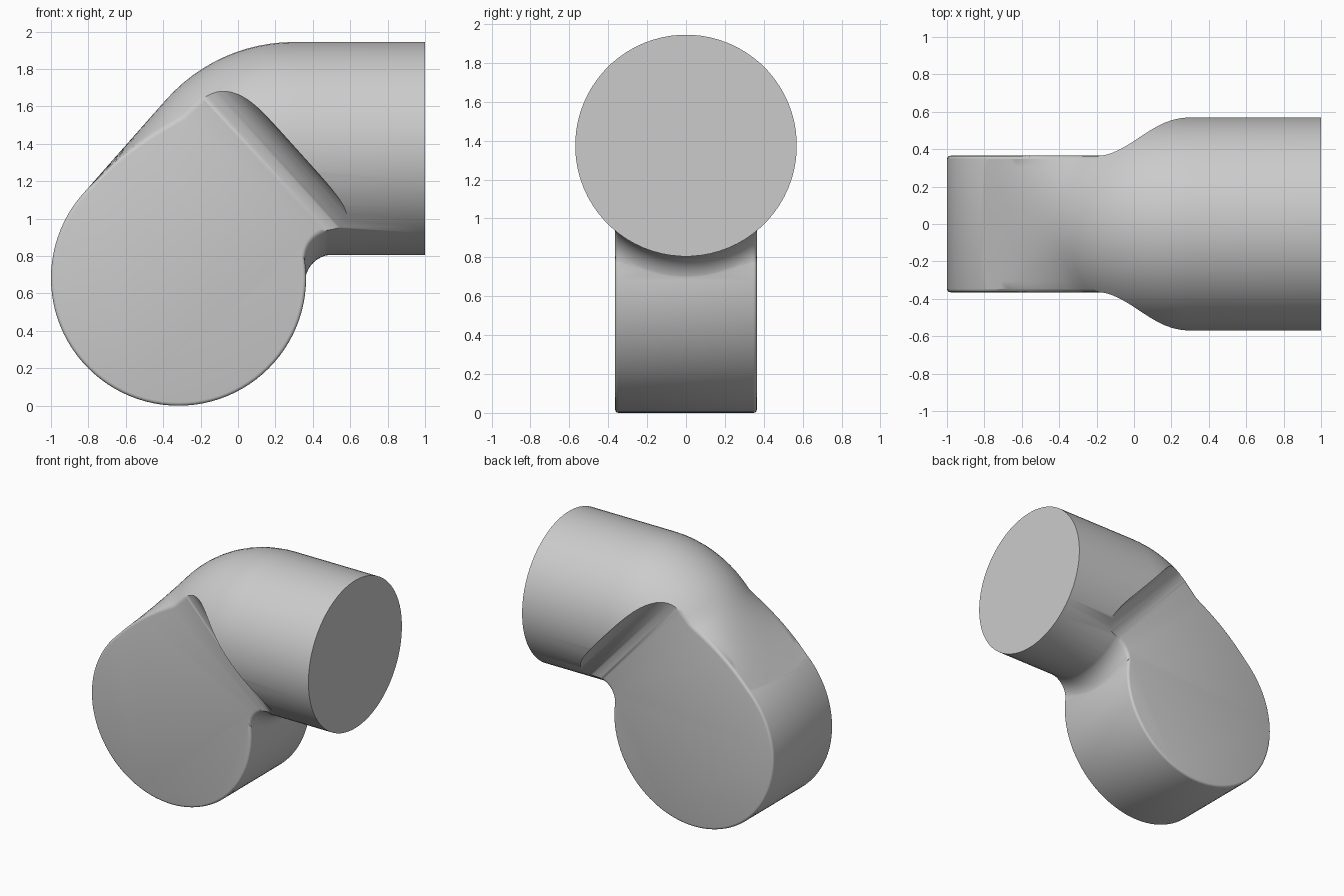
import bpy, bmesh
from math import sin, cos, pi, radians, sqrt
from mathutils import Vector

cube = bpy.data.objects.get("Cube")
if cube:
    bpy.data.objects.remove(cube)

R_TUBE, R_DISC, HALF = 0.57, 0.682, 0.365
AXIS_Z = 1.375
PIVOT = Vector((0.3, 0, 1.03))
BEND = radians(48.6)
SEGS = 72


def new_object(name, bm):
    bmesh.ops.recalc_face_normals(bm, faces=bm.faces)
    mesh = bpy.data.meshes.new(name)
    bm.to_mesh(mesh)
    bm.free()
    obj = bpy.data.objects.new(name, mesh)
    bpy.context.collection.objects.link(obj)
    return obj


def loft(bm, rings):
    """Skin a list of equal point rings and cap both ends."""
    loops = [[bm.verts.new(p) for p in ring] for ring in rings]
    n = len(loops[0])
    for a, b in zip(loops, loops[1:]):
        for i in range(n):
            j = (i + 1) % n
            bm.faces.new((a[i], a[j], b[j], b[i]))
    bm.faces.new(loops[0][::-1])
    bm.faces.new(loops[-1])


def apply(obj, mod):
    bpy.ops.object.select_all(action='DESELECT')
    bpy.context.view_layer.objects.active = obj
    obj.select_set(True)
    bpy.ops.object.modifier_apply(modifier=mod.name)


def boolean(obj, other, operation):
    mod = obj.modifiers.new(operation.title(), 'BOOLEAN')
    mod.object, mod.operation, mod.solver = other, operation, 'EXACT'
    apply(obj, mod)
    bpy.data.objects.remove(other)


def section(origin, normal, power=1.0, floor=None):
    """Tube section; a low power flattens its crown, floor trims its inside."""
    ring = []
    for i in range(SEGS):
        phi = 2 * pi * (i + 0.5) / SEGS
        c = cos(phi)
        if c > 0:
            c = c ** power
        r = AXIS_Z - PIVOT.z + R_TUBE * c
        if floor is not None:
            r = max(r, floor)
        ring.append(origin + normal * r + Vector((0, R_TUBE * sin(phi), 0)))
    return ring


# Tube: straight run, bend, then a crown that flattens into the disc
up = Vector((0, 0, 1))
rings = [section(Vector((1, 0, PIVOT.z)), up), section(PIVOT, up)]
for k in range(1, 13):
    t = BEND * k / 12
    rings.append(section(PIVOT, Vector((-sin(t), 0, cos(t))), floor=0.06))
normal = Vector((-sin(BEND), 0, cos(BEND)))
along = Vector((-cos(BEND), 0, -sin(BEND)))
for k in range(1, 13):
    u = k / 12
    rings.append(section(PIVOT + along * 0.668 * u, normal,
                         (1 - u) ** 2.3 + 0.02, 0.06))
bm = bmesh.new()
loft(bm, rings)
body = new_object("elbow_body", bm)

# Disc end, left wide so that the side cut trims it
bm = bmesh.new()
loft(bm, [[(-0.318 + R_DISC * cos(2 * pi * i / 96), y,
            R_DISC + R_DISC * sin(2 * pi * i / 96)) for i in range(96)]
          for y in (-0.48, 0.48)])
disc = new_object("disc_end", bm)

# Concave fillet under the tube, following its round underside
rings = []
for k in range(25):
    y = 0.45 * (k / 12 - 1)
    zb = AXIS_Z - sqrt(R_TUBE ** 2 - y * y) + 0.003
    ring = [(0.508 - 0.15 * cos(a), y, zb - 0.15 + 0.15 * sin(a))
            for a in (pi / 2 * i / 10 for i in range(11))]
    rings.append(ring + [(0.508, y, 1.2), (0.0, y, 1.2), (0.0, y, zb - 0.15)])
bm = bmesh.new()
loft(bm, rings)
fillet = new_object("inner_fillet", bm)

# Side cutters: flat cheeks ending in a slanted cove
cove = 0.19
profile = [(-2.5, HALF)]
for i in range(13):
    a = pi / 2 * i / 12
    profile.append((-0.09 + cove * sin(a), HALF + cove * (1 - cos(a))))
profile += [(0.1, 0.8), (-2.5, 0.8)]
anchor = Vector((-0.1, 0, 1.68))
slant = radians(42)
across = Vector((cos(slant), 0, sin(slant)))
edge = Vector((sin(slant), 0, -cos(slant)))
bm = bmesh.new()
for side in (-1, 1):
    loft(bm, [[anchor + edge * s + across * d + Vector((0, side * h, 0))
               for d, h in profile] for s in (-2.5, 2.5)])
cutter = new_object("side_cutter", bm)
cutter.hide_render = True

boolean(body, disc, 'UNION')
boolean(body, fillet, 'UNION')
boolean(body, cutter, 'DIFFERENCE')

# Soft rim around the cheeks only
bm = bmesh.new()
bm.from_mesh(body.data)
bmesh.ops.remove_doubles(bm, verts=bm.verts, dist=0.002)
bmesh.ops.dissolve_limit(bm, angle_limit=radians(0.5), verts=bm.verts, edges=bm.edges)
weights = bm.edges.layers.float.new("bevel_weight_edge")
for e in bm.edges:
    on_cheek = all(abs(abs(v.co.y) - HALF) < 0.001 for v in e.verts)
    if on_cheek and e.is_manifold and e.calc_face_angle(0) > radians(35):
        e[weights] = 1.0
bm.to_mesh(body.data)
bm.free()
bevel = body.modifiers.new("Rim", 'BEVEL')
bevel.limit_method = 'WEIGHT'
bevel.width, bevel.segments = 0.018, 3
bevel.use_clamp_overlap = False
apply(body, bevel)
bpy.ops.object.shade_smooth_by_angle(angle=radians(35))
